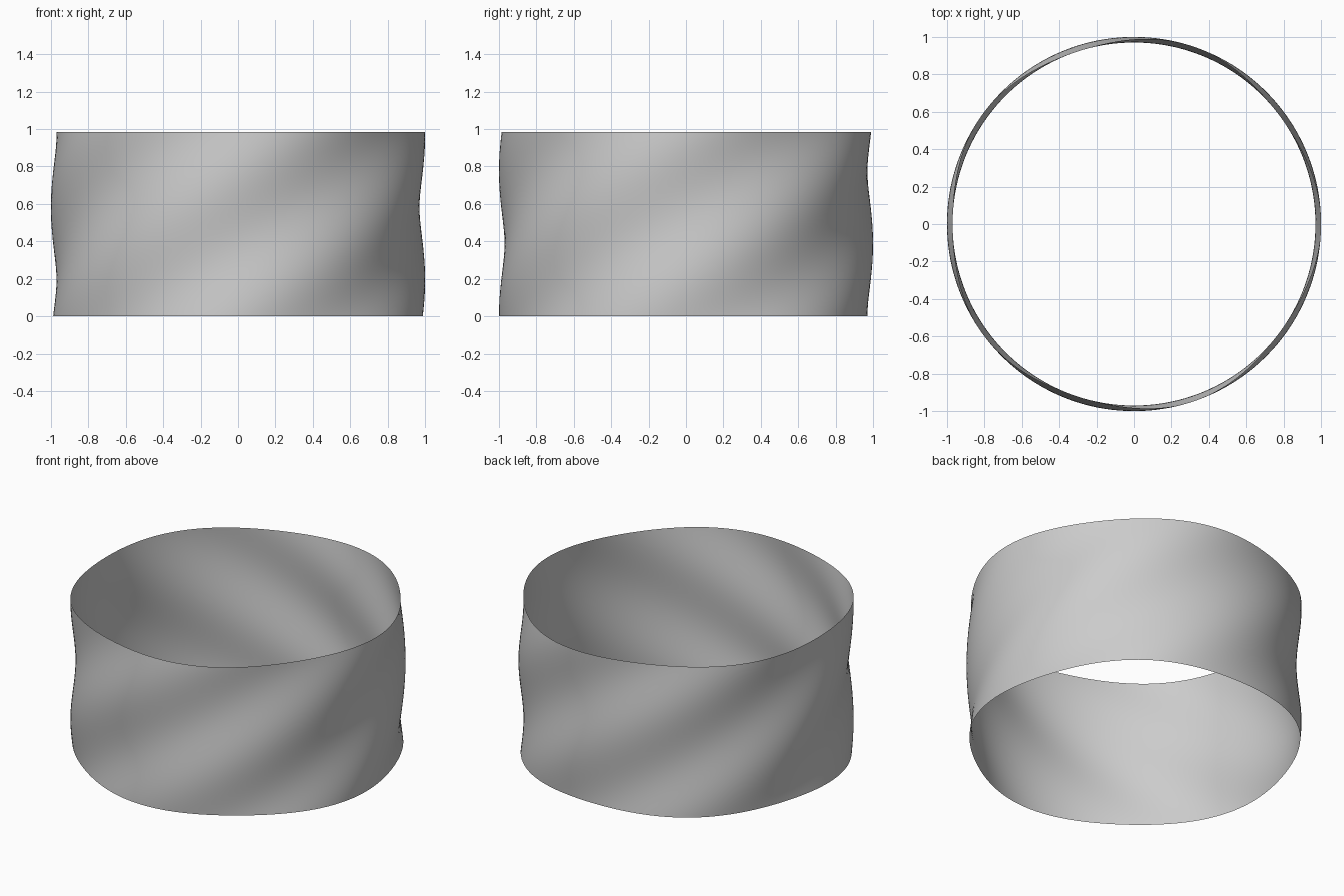
import bpy
import bmesh
from math import sin, cos, pi

cube = bpy.data.objects.get("Cube")
if cube:
    bpy.data.objects.remove(cube, do_unlink=True)

RADIUS, HEIGHT = 0.985, 0.985
WAVE, LOBES, TWIST = 0.015, 5, 8.12
SIDES, ROWS = 160, 48

grey = bpy.data.materials.new("plain grey")
grey.use_nodes = True
colour = (0.6, 0.6, 0.6, 1)
grey.diffuse_color = colour
grey.node_tree.nodes["Principled BSDF"].inputs["Base Color"].default_value = colour


def wall_point(angle, z):
    """Point on the wall, rippled by spiral lobes."""
    r = RADIUS + WAVE * sin(TWIST * z - LOBES * angle)
    return r * cos(angle), r * sin(angle), z


# Open thin-walled band with spiral ripples
bm = bmesh.new()
rings = [[bm.verts.new(wall_point(2 * pi * i / SIDES, HEIGHT * j / ROWS))
          for i in range(SIDES)] for j in range(ROWS + 1)]
for low, high in zip(rings, rings[1:]):
    for i in range(SIDES):
        n = (i + 1) % SIDES
        face = bm.faces.new((low[i], low[n], high[n], high[i]))
        face.smooth = True

mesh = bpy.data.meshes.new("rippled_band")
bm.to_mesh(mesh)
bm.free()
mesh.materials.append(grey)
band = bpy.data.objects.new("rippled_band", mesh)
bpy.context.collection.objects.link(band)
